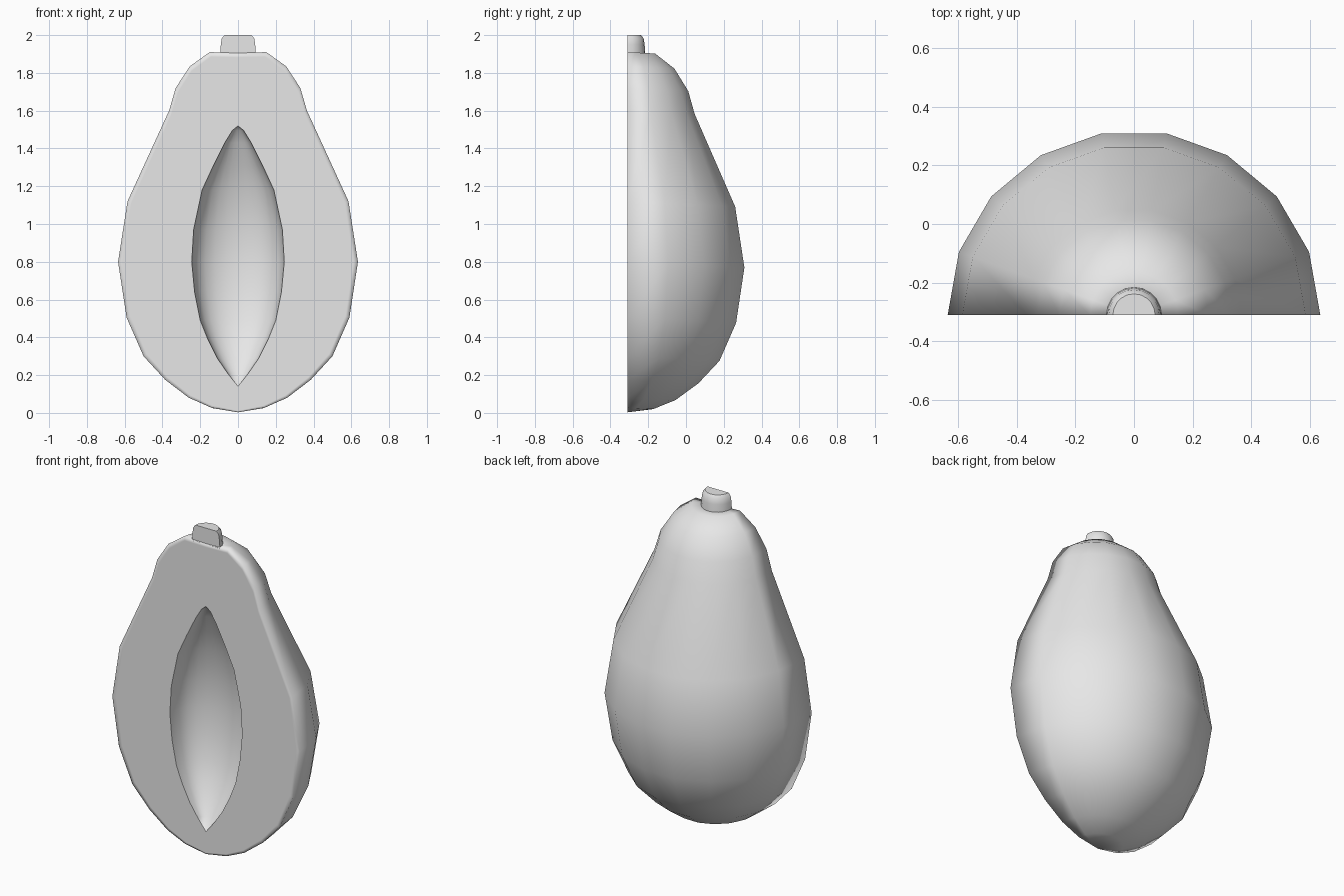
import bpy, bmesh, math

if "Cube" in bpy.data.objects:
    bpy.data.objects.remove(bpy.data.objects["Cube"])

FRONT = -0.31   # plane of the cut

grey = bpy.data.materials.new("plain grey")
grey.use_nodes = True
grey.diffuse_color = (0.8, 0.8, 0.8, 1)
grey.node_tree.nodes["Principled BSDF"].inputs["Base Color"].default_value = (0.8, 0.8, 0.8, 1)


def half_lathe(bm, profile, steps, depth=1.0, power=1.0, lean=0.0):
    """Rows of vertices swept half a turn behind the cut plane."""
    rows = []
    for r, z in profile:
        if r == 0:
            rows.append([bm.verts.new((0, FRONT, z))] * (steps + 1))
            continue
        row = []
        for i in range(steps + 1):
            a = math.pi * i / steps
            d = r * depth * max(0, math.sin(a)) ** power if 0 < i < steps else 0
            row.append(bm.verts.new((r * math.cos(a), FRONT + d, z - lean * d)))
        rows.append(row)
    return rows


def skin(bm, rows):
    """Join neighbouring rows with quads, or triangles at the poles."""
    faces = []
    for low, high in zip(rows, rows[1:]):
        for i in range(len(low) - 1):
            corners = dict.fromkeys((low[i], low[i + 1], high[i + 1], high[i]))
            if len(corners) > 2:
                faces.append(bm.faces.new(list(corners)))
    return faces


def finish(bm, name):
    bmesh.ops.recalc_face_normals(bm, faces=bm.faces[:])
    mesh = bpy.data.meshes.new(name)
    bm.to_mesh(mesh)
    bm.free()
    mesh.materials.append(grey)
    obj = bpy.data.objects.new(name, mesh)
    bpy.context.collection.objects.link(obj)
    return obj


# Halved fruit: outer skin, flat cut face and hollow seed cavity
outer = [(0, 0.003), (0.14, 0.027), (0.26, 0.08), (0.385, 0.175), (0.5, 0.3),
         (0.59, 0.505), (0.635, 0.8), (0.585, 1.12), (0.365, 1.6),
         (0.33, 1.72), (0.255, 1.835), (0.15, 1.91), (0, 1.905)]
hollow = [(0, 0.14), (0.055, 0.21), (0.11, 0.29), (0.16, 0.39), (0.2, 0.49),
          (0.23, 0.64), (0.245, 0.8), (0.235, 0.97), (0.19, 1.18),
          (0.13, 1.31), (0.07, 1.43), (0.03, 1.495), (0, 1.52)]

bm = bmesh.new()
shell = half_lathe(bm, outer, 9, depth=0.99, lean=0.05)
skin(bm, shell)
cavity = half_lathe(bm, hollow, 12, depth=0.85, power=0.75)
cavity_faces = set(skin(bm, cavity))

# Cut face with a narrow softened border next to the skin
for side in (0, -1):
    rim = [row[side] for row in shell]
    lip = [row[side] for row in cavity]
    if side == 0:
        border = {}
    inner = []
    for k, (a, b) in enumerate(zip(rim, lip)):
        pole = outer[k][0] == 0
        if pole and k in border:
            inner.append(border[k])
            continue
        v = bm.verts.new(a.co.lerp(b.co, 0.06))
        if pole:
            border[k] = v
        inner.append(v)
    skin(bm, [list(t) for t in zip(rim, inner, lip)])

for f in bm.faces:
    f.smooth = True
for e in bm.edges:
    if len({f in cavity_faces for f in e.link_faces}) == 2:
        e.smooth = False
finish(bm, "fruit_half")

# Halved stem stub
bm = bmesh.new()
stub = [(0, 1.895), (0.095, 1.895), (0.091, 1.95), (0.086, 1.982), (0.072, 2.0), (0, 2.0)]
rows = half_lathe(bm, stub, 10)
skin(bm, rows)
skin(bm, [[row[0], row[-1]] for row in rows])
stem = finish(bm, "stem")
bpy.ops.object.select_all(action='DESELECT')
stem.select_set(True)
bpy.context.view_layer.objects.active = stem
bpy.ops.object.shade_smooth_by_angle(angle=math.radians(50))
